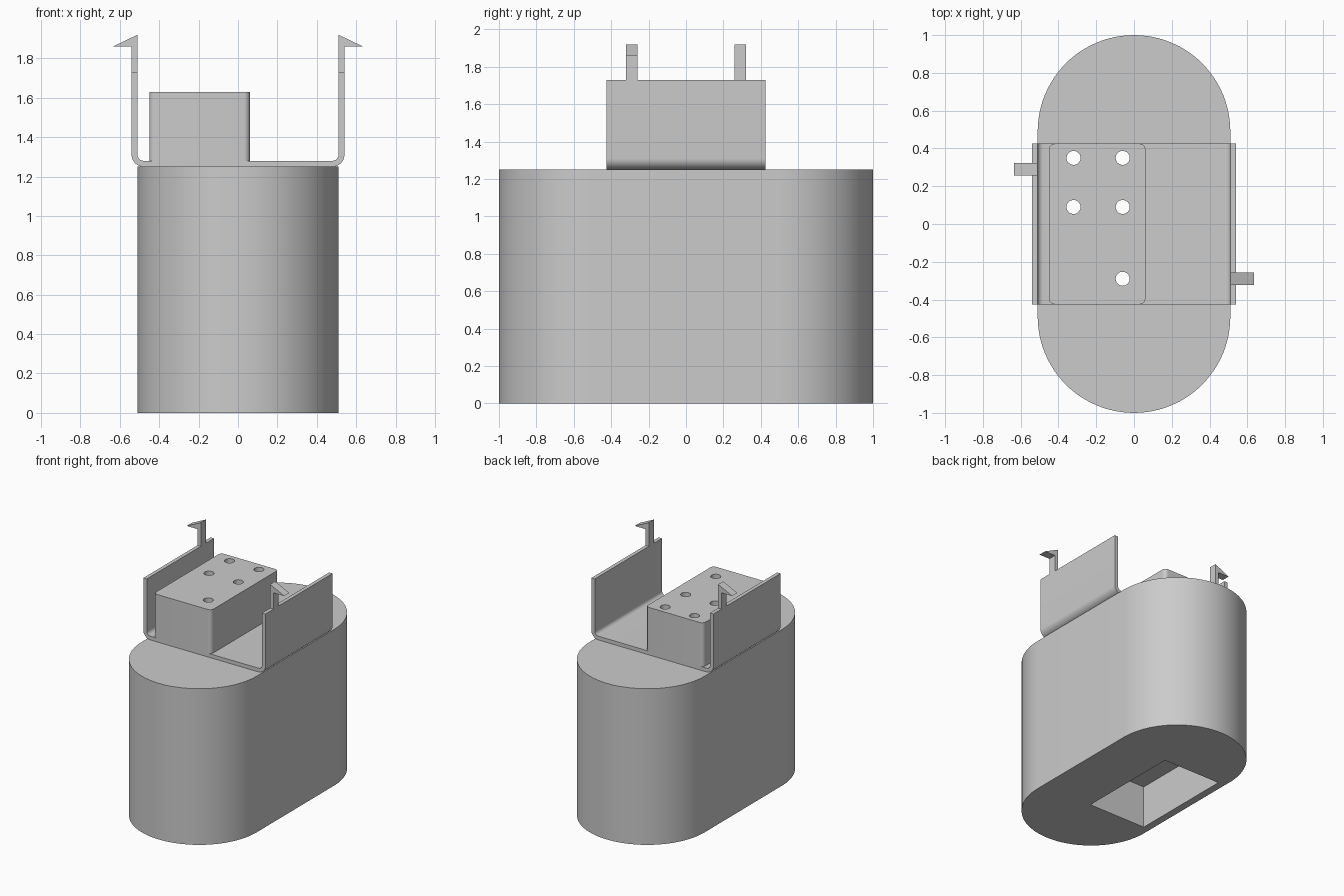
import bpy
import bmesh
from math import cos, sin, pi, radians
from mathutils import Vector

default = bpy.data.objects.get("Cube")
if default:
    bpy.data.objects.remove(default, do_unlink=True)

grey = bpy.data.materials.new("plain grey")
grey.use_nodes = True
COLOUR = (0.6, 0.6, 0.6, 1)
grey.diffuse_color = COLOUR
grey.node_tree.nodes["Principled BSDF"].inputs["Base Color"].default_value = COLOUR


def arc(cx, cy, r, start, end, steps):
    """Points along an arc, angles in degrees."""
    angles = [radians(start + (end - start) * i / steps) for i in range(steps + 1)]
    return [(cx + r * cos(a), cy + r * sin(a)) for a in angles]


def prism(name, profile, low, high, axis="z"):
    """Extrude a closed profile (xy along z, or xz along y)."""
    bm = bmesh.new()
    place = (lambda p: (p[0], p[1], low)) if axis == "z" else (lambda p: (p[0], low, p[1]))
    face = bm.faces.new([bm.verts.new(place(p)) for p in profile])
    shift = Vector((0, 0, high - low)) if axis == "z" else Vector((0, high - low, 0))
    top = bmesh.ops.extrude_face_region(bm, geom=[face])["geom"]
    bmesh.ops.translate(bm, vec=shift, verts=[v for v in top if isinstance(v, bmesh.types.BMVert)])
    bmesh.ops.recalc_face_normals(bm, faces=bm.faces)
    mesh = bpy.data.meshes.new(name)
    bm.to_mesh(mesh)
    bm.free()
    obj = bpy.data.objects.new(name, mesh)
    bpy.context.collection.objects.link(obj)
    mesh.materials.append(grey)
    return obj


def rectangle(x0, x1, y0, y1):
    return [(x0, y0), (x1, y0), (x1, y1), (x0, y1)]


def activate(obj):
    bpy.ops.object.select_all(action="DESELECT")
    obj.select_set(True)
    bpy.context.view_layer.objects.active = obj


def cut(obj, cutters):
    activate(obj)
    for cutter in cutters:
        mod = obj.modifiers.new("cut", "BOOLEAN")
        mod.operation = "DIFFERENCE"
        mod.solver = "EXACT"
        mod.object = cutter
        bpy.ops.object.modifier_apply(modifier=mod.name)


# Main dimensions
R, DECK, DEPTH, PLATE = 0.51, 1.25, 0.425, 0.03
BOX_L, BOX_R, BOX_TOP = -0.45, 0.06, 1.63
WALL_TOP, HOOK_TOP = 1.73, 1.92
OUT = R + PLATE

# Tall body with round ends
body = prism("body", arc(0, 1 - R, R, 0, 180, 48) + arc(0, R - 1, R, 180, 360, 48), 0, DECK)

# U-shaped bracket bent from sheet
right = [(R, WALL_TOP), (OUT, WALL_TOP)]
outer = arc(OUT - 0.06, DECK + 0.06, 0.06, 0, -90, 10)
inner = arc(R - 0.03, DECK + 0.06, 0.03, -90, 0, 10)
half_out = [right[1]] + outer
half_in = inner + [right[0]]
flip = lambda pts: [(-x, z) for x, z in reversed(pts)]
bracket = prism("bracket", half_out + flip(half_out) + flip(half_in) + half_in,
                -DEPTH, DEPTH, "y")

# Block with rounded upright corners
r = 0.03
block_profile = []
for i, (cx, cy) in enumerate([(BOX_R - r, DEPTH - r), (BOX_L + r, DEPTH - r),
                              (BOX_L + r, r - DEPTH), (BOX_R - r, r - DEPTH)]):
    block_profile += arc(cx, cy, r, 90 * i, 90 * i + 90, 8)
block = prism("block", block_profile, DECK + PLATE, BOX_TOP)

# Snap hooks on diagonally opposite walls
for name, side, y in (("left_hook", 1, -0.29), ("right_hook", -1, 0.29)):
    shape = [(R, WALL_TOP), (OUT, WALL_TOP), (OUT, 1.86), (0.635, 1.86), (R, HOOK_TOP)]
    prism(name, [(side * x, z) for x, z in shape], y - 0.032, y + 0.032, "y")

# Pocket underneath and bores running down through every layer
pocket = prism("pocket_cutter", rectangle(BOX_L, BOX_R, -DEPTH, DEPTH), -0.1, 0.34)
holes = [(-0.32, 0.35), (-0.06, 0.35), (-0.32, 0.09), (-0.06, 0.09), (-0.06, -0.29)]
bores = [prism("bore_cutter", arc(x, y, 0.037, 0, 348.75, 31), 0.2, 1.8) for x, y in holes]
cut(body, [pocket] + bores)
cut(bracket, bores)
cut(block, bores)
for cutter in [pocket] + bores:
    bpy.data.objects.remove(cutter, do_unlink=True)

# Smooth the curved walls, keep the corners crisp
for obj in (body, bracket, block):
    activate(obj)
    bpy.ops.object.shade_smooth_by_angle(angle=radians(30))
